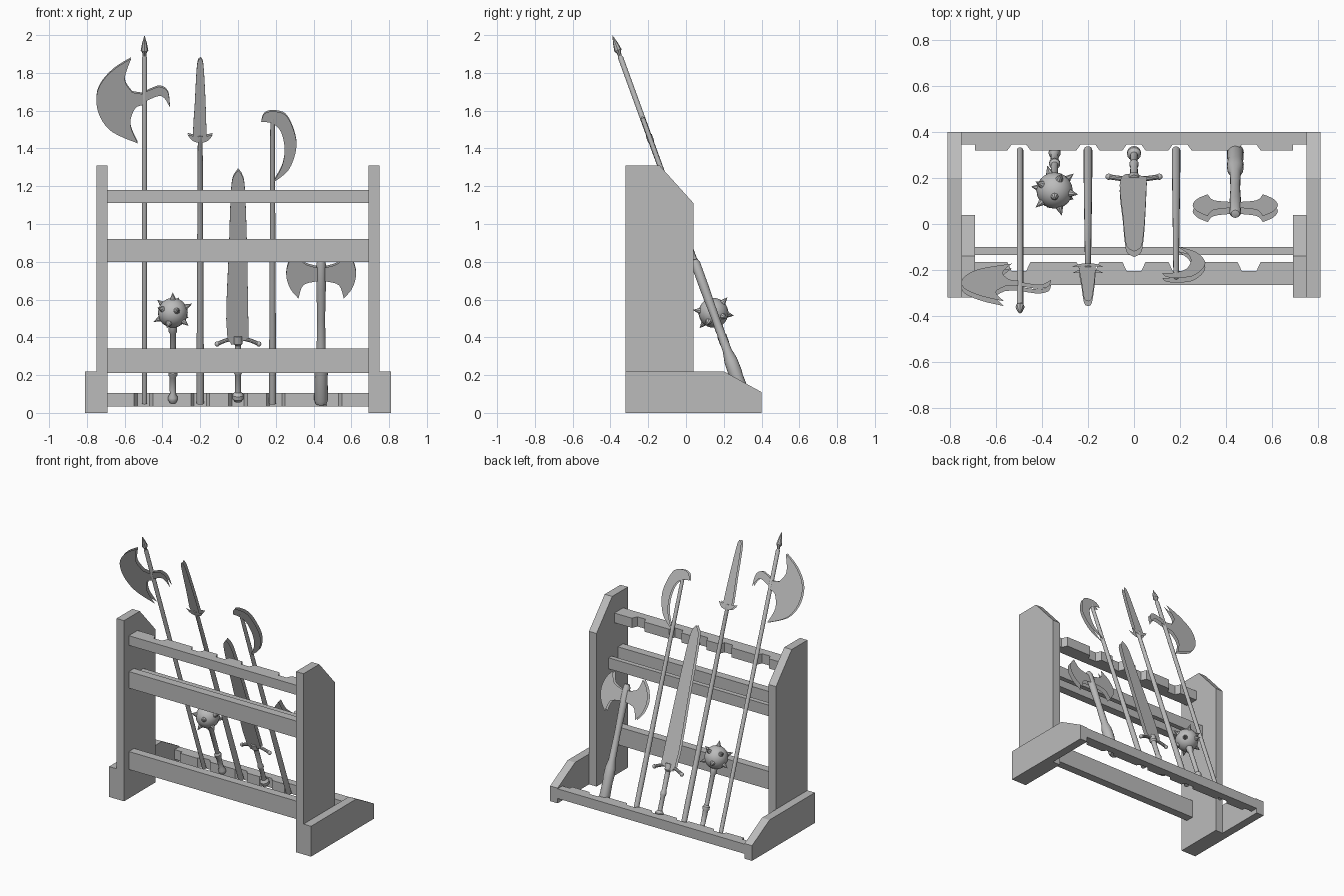
import bpy, bmesh, math
from mathutils import Matrix, Vector

cube = bpy.data.objects.get("Cube")
if cube:
    bpy.data.objects.remove(cube, do_unlink=True)

grey = bpy.data.materials.new("plain_grey")
grey.use_nodes = True
grey.diffuse_color = (0.5, 0.5, 0.5, 1)
grey.node_tree.nodes["Principled BSDF"].inputs["Base Color"].default_value = (0.5, 0.5, 0.5, 1)

LEAN = math.radians(20)
BASE_Y, BASE_Z = 0.32, 0.05


def along(z):
    """Distance along a leaning shaft for a given height."""
    return (z - BASE_Z) / math.cos(LEAN)


def finish(name, bm, x=None, smooth=False):
    """Turn a bmesh into an object; a given x leans it on the rack."""
    bmesh.ops.remove_doubles(bm, verts=bm.verts, dist=0.0002)
    bmesh.ops.recalc_face_normals(bm, faces=bm.faces)
    mesh = bpy.data.meshes.new(name)
    bm.to_mesh(mesh)
    bm.free()
    mesh.materials.append(grey)
    obj = bpy.data.objects.new(name, mesh)
    bpy.context.collection.objects.link(obj)
    if x is not None:
        obj.matrix_world = Matrix.Translation((x, BASE_Y, BASE_Z)) @ Matrix.Rotation(LEAN, 4, 'X')
    if smooth:
        bpy.ops.object.select_all(action='DESELECT')
        obj.select_set(True)
        bpy.context.view_layer.objects.active = obj
        bpy.ops.object.shade_smooth_by_angle(angle=math.radians(35))
    return obj


def prism(name, points, axis, low, high):
    """Extrude a flat outline along x (points are y, z) or z (points are x, y)."""
    bm = bmesh.new()
    place = (lambda a, b: (low, a, b)) if axis == 'x' else (lambda a, b: (a, b, low))
    face = bm.faces.new([bm.verts.new(place(a, b)) for a, b in points])
    made = bmesh.ops.extrude_face_region(bm, geom=[face])["geom"]
    shift = (high - low, 0, 0) if axis == 'x' else (0, 0, high - low)
    bmesh.ops.translate(bm, vec=shift, verts=[g for g in made if isinstance(g, bmesh.types.BMVert)])
    return finish(name, bm)


def beam(name, half, y0, y1, z0, z1):
    return prism(name, [(y0, z0), (y1, z0), (y1, z1), (y0, z1)], 'x', -half, half)


def notched_rail(name, half, back, root, tip, z0, z1):
    """Rail with sloped slots that hold the shafts."""
    pts = [(-half, back), (-half, root), (-0.69, root), (-0.69, tip)]
    if half <= 0.69:
        pts = [pts[0], pts[3]]
    right_end = [(-x, y) for x, y in reversed(pts)]
    for c in (-0.5, -0.2, 0, 0.2, 0.5):
        pts += [(c - 0.05, tip), (c - 0.032, root), (c + 0.032, root), (c + 0.05, tip)]
    return prism(name, pts + right_end, 'z', z0, z1)


def lathe(name, profile, x, steps=16):
    """Round part from (radius, height) pairs."""
    bm = bmesh.new()
    verts = [bm.verts.new((r, 0, along(z))) for r, z in profile]
    edges = [bm.edges.new(pair) for pair in zip(verts, verts[1:])]
    bmesh.ops.spin(bm, geom=verts + edges, cent=(0, 0, 0), axis=(0, 0, 1),
                   angle=math.tau, steps=steps, use_duplicate=False)
    return finish(name, bm, x, True)


def curve_run(points, steps=4):
    """Smooth curve through points, without the last one."""
    p = [Vector(q) for q in points]
    p = [p[0]] + p + [p[-1]]
    out = []
    for a, b, c, d in zip(p, p[1:], p[2:], p[3:]):
        for i in range(steps):
            t = i / steps
            out.append(0.5 * (2 * b + (c - a) * t + (2 * a - 5 * b + 4 * c - d) * t * t
                              + (3 * b - a - 3 * c + d) * t ** 3))
    return out


def blade(name, runs, x, thick=0.011, edge=0.01):
    """Bevelled blade; each run curves smoothly to the start of the next."""
    outline = []
    for i, run in enumerate(runs):
        outline += curve_run(run + [runs[(i + 1) % len(runs)][0]], 4 if len(run) > 1 else 1)
    bm = bmesh.new()
    for side in (-1, 1):
        face = bm.faces.new([bm.verts.new((u, 0, along(z))) for u, z in outline])
        face.normal_update()
        bmesh.ops.inset_region(bm, faces=[face], thickness=edge, use_even_offset=True)
        for v in face.verts:
            v.co.y = side * thick
    return finish(name, bm, x)


def mirrored(run):
    return [(-u, z) for u, z in reversed(run)]


def tube(name, points, radius, x):
    """Round bent bar with knobbed ends."""
    path = curve_run(points) + [Vector(points[-1])]
    bm = bmesh.new()
    for a, b in zip(path, path[1:]):
        a, b = (Vector((p.x, 0, along(p.y))) for p in (a, b))
        turn = (b - a).to_track_quat('Z', 'Y').to_matrix().to_4x4()
        bmesh.ops.create_cone(bm, segments=10, cap_ends=True, radius1=radius, radius2=radius,
                              depth=(b - a).length * 1.1,
                              matrix=Matrix.Translation((a + b) / 2) @ turn)
    for end in (path[0], path[-1]):
        bmesh.ops.create_uvsphere(bm, u_segments=10, v_segments=6, radius=radius * 1.3,
                                  matrix=Matrix.Translation((end.x, 0, along(end.y))))
    return finish(name, bm, x, True)


# Rack frame
upright = [(-0.32, 0), (0.04, 0), (0.04, 1.11), (-0.14, 1.31), (-0.32, 1.31)]
foot = [(-0.32, 0), (0.4, 0), (0.4, 0.11), (0.2, 0.22), (-0.32, 0.22)]
for side, sign in (("left", 1), ("right", -1)):
    prism(side + "_upright", upright, 'x', sign * 0.69, sign * 0.75)
    prism(side + "_foot", foot, 'x', sign * 0.75, sign * 0.81)
beam("lower_bar", 0.69, -0.265, -0.205, 0.21, 0.34)
beam("middle_bar", 0.69, -0.265, -0.205, 0.80, 0.92)
beam("middle_support", 0.69, -0.135, -0.1, 0.80, 0.88)
notched_rail("top_rail", 0.69, -0.265, -0.204, -0.165, 1.11, 1.18)
notched_rail("bottom_rail", 0.75, 0.4, 0.345, 0.32, 0.035, 0.105)

# Halberd
X = -0.495
lathe("halberd_shaft", [(0, 0.05), (0.014, 0.05), (0.014, 1.88), (0.01, 1.89), (0, 1.89)], X)
lathe("halberd_spike", [(0, 1.88), (0.01, 1.89), (0.011, 1.905), (0.02, 1.92), (0.012, 1.96), (0, 2.0)], X, 8)
blade("halberd_blade", [
    [(-0.07, 1.88), (-0.165, 1.82), (-0.235, 1.74), (-0.255, 1.66), (-0.235, 1.57), (-0.17, 1.49)],
    [(-0.035, 1.43), (-0.075, 1.53), (-0.05, 1.615)],
    [(0, 1.635)], [(0, 1.69)],
    [(-0.065, 1.70), (-0.105, 1.77)]], X)
blade("halberd_hook", [
    [(0, 1.70), (0.045, 1.72), (0.085, 1.73), (0.125, 1.70)],
    [(0.135, 1.62), (0.105, 1.67), (0.07, 1.68)], [(0, 1.65)]], X, edge=0.007)

# Long spear
X = -0.2
lathe("spear_shaft", [(0, 0.05), (0.019, 0.05), (0.019, 0.3), (0.016, 0.9), (0.013, 1.43), (0.017, 1.44),
                      (0.017, 1.47), (0, 1.47)], X)
side = [(0.034, 1.45), (0.028, 1.65), (0.018, 1.83), (0.009, 1.873)]
blade("spear_blade", [side, [(0, 1.88)], mirrored(side)], X)
horn = [(0.068, 1.478), (0.04, 1.445), (0, 1.435)]
blade("spear_guard", [[(0, 1.465), (0.035, 1.47)], horn + mirrored(horn)[1:-1],
                      [(-0.068, 1.478), (-0.035, 1.47)]], X, 0.014, 0.005)

# Sword
X = 0
side = [(0.056, 0.4), (0.047, 0.9), (0.036, 1.19), (0.022, 1.26)]
blade("sword_blade", [side, [(0, 1.29)], mirrored(side)], X, 0.013, 0.022)
tube("sword_guard", [(-0.11, 0.365), (-0.06, 0.385), (0, 0.395), (0.06, 0.385), (0.11, 0.365)], 0.011, X)
lathe("sword_grip", [(0, 0.06), (0.018, 0.06), (0.03, 0.075), (0.03, 0.095), (0.016, 0.11), (0.015, 0.2),
                     (0.02, 0.21), (0.02, 0.225), (0.016, 0.235), (0.017, 0.36), (0.025, 0.37),
                     (0.025, 0.41), (0, 0.41)], X)

# Spiked mace
X = -0.345
lathe("mace_handle", [(0, 0.055), (0.018, 0.055), (0.026, 0.07), (0.026, 0.085), (0.016, 0.1), (0.018, 0.19),
                      (0.024, 0.2), (0.024, 0.215), (0.015, 0.225), (0.016, 0.42), (0.023, 0.43),
                      (0.023, 0.46), (0, 0.47)], X)
ball = Vector((0, 0, along(0.53)))
bm = bmesh.new()
bmesh.ops.create_uvsphere(bm, u_segments=20, v_segments=12, radius=0.079, matrix=Matrix.Translation(ball))
finish("mace_ball", bm, X, True)
guide = bmesh.new()
bmesh.ops.create_icosphere(guide, subdivisions=1, radius=1)
bm = bmesh.new()
for v in guide.verts:
    if v.co.z > -0.9:
        turn = v.co.to_track_quat('Z', 'Y').to_matrix().to_4x4()
        bmesh.ops.create_cone(bm, segments=8, cap_ends=True, radius1=0.02, radius2=0, depth=0.045,
                              matrix=Matrix.Translation(ball + v.co.normalized() * 0.092) @ turn)
guide.free()
finish("mace_spikes", bm, X, True)

# Sickle polearm
X = 0.183
lathe("sickle_shaft", [(0, 0.05), (0.018, 0.05), (0.018, 0.3), (0.014, 1.1), (0.012, 1.56), (0, 1.57)], X)
blade("sickle_blade", [
    [(-0.06, 1.545), (-0.045, 1.585), (0, 1.6), (0.07, 1.58), (0.115, 1.49), (0.125, 1.4), (0.085, 1.29)],
    [(0, 1.22), (0.05, 1.31), (0.064, 1.4), (0.045, 1.49), (0, 1.535)]], X, edge=0.012)

# Double axe
X = 0.44
lathe("axe_handle", [(0, 0.05), (0.03, 0.05), (0.037, 0.07), (0.034, 0.19), (0.037, 0.22), (0.035, 0.28), (0.024, 0.33),
                     (0.021, 0.5), (0.025, 0.66), (0.025, 0.79), (0.018, 0.81), (0, 0.815)], X)
wing = [[(0.12, 0.61), (0.165, 0.665), (0.185, 0.74), (0.165, 0.815)],
        [(0.12, 0.87), (0.095, 0.8)], [(0.03, 0.775)], [(0, 0.775)], [(0, 0.7)], [(0.03, 0.7), (0.095, 0.68)]]
blade("axe_left_blade", wing, X, 0.014, 0.012)
blade("axe_right_blade", [[(-u, z) for u, z in run] for run in wing], X, 0.014, 0.012)
